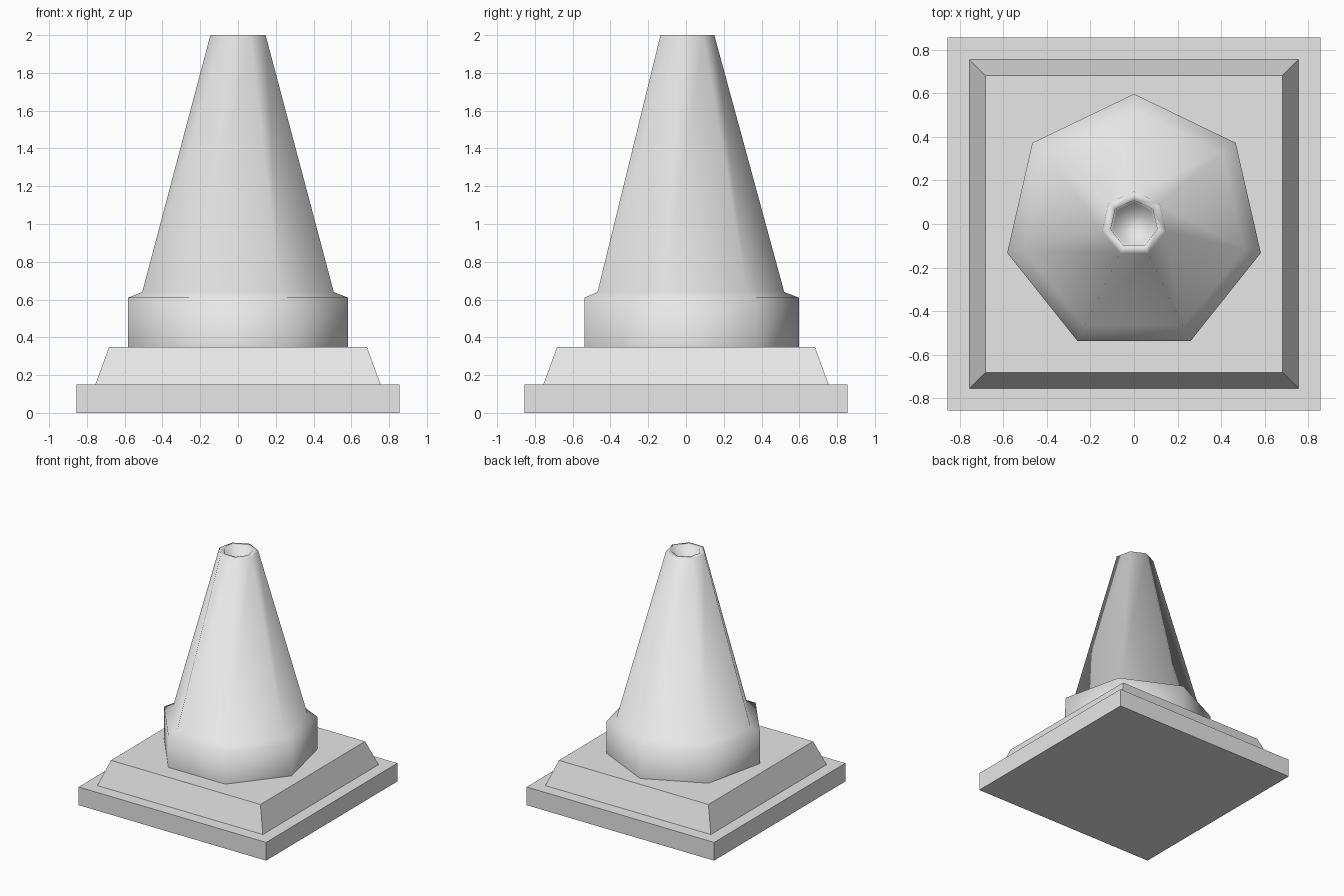
import bpy
import bmesh
from math import pi, sin, cos

cube = bpy.data.objects.get("Cube")
if cube:
    bpy.data.objects.remove(cube, do_unlink=True)

GREY = (0.8, 0.8, 0.8, 1.0)
grey = bpy.data.materials.new("plain grey")
grey.use_nodes = True
grey.diffuse_color = GREY
grey.node_tree.nodes["Principled BSDF"].inputs["Base Color"].default_value = GREY


def loft(name, sides, start, profile, smooth=False, cap_bottom=True):
    """Stack regular polygons given as (radius, height) and skin them."""
    bm = bmesh.new()
    rings = []
    for radius, z in profile:
        angles = [start + 2 * pi * i / sides for i in range(sides)]
        rings.append([bm.verts.new((radius * cos(a), radius * sin(a), z)) for a in angles])
    for low, high in zip(rings, rings[1:]):
        for i in range(sides):
            j = (i + 1) % sides
            bm.faces.new((low[i], low[j], high[j], high[i]))
    bm.faces.new(rings[-1])
    if cap_bottom:
        bm.faces.new(rings[0][::-1])
    for face in bm.faces:
        face.smooth = smooth
    mesh = bpy.data.meshes.new(name)
    bm.to_mesh(mesh)
    bm.free()
    mesh.materials.append(grey)
    obj = bpy.data.objects.new(name, mesh)
    bpy.context.collection.objects.link(obj)
    return obj


DIAGONAL = 2 ** 0.5  # half-width of a square to its corner radius

# Square foot and the sloped plinth on it
loft("base_slab", 4, pi / 4, [(0.855 * DIAGONAL, 0), (0.855 * DIAGONAL, 0.15)])
loft("sloped_plinth", 4, pi / 4, [(0.755 * DIAGONAL, 0.15), (0.682 * DIAGONAL, 0.35)])

# Seven-sided collar, cone and hollow tip in one smooth skin
loft("cone_body", 7, pi / 2, [
    (0.597, 0.35), (0.597, 0.61),   # collar
    (0.52, 0.64), (0.15, 2.0),      # shoulder and cone
    (0.11, 2.0), (0.10, 1.9),       # rim and recess
], smooth=True, cap_bottom=False)
